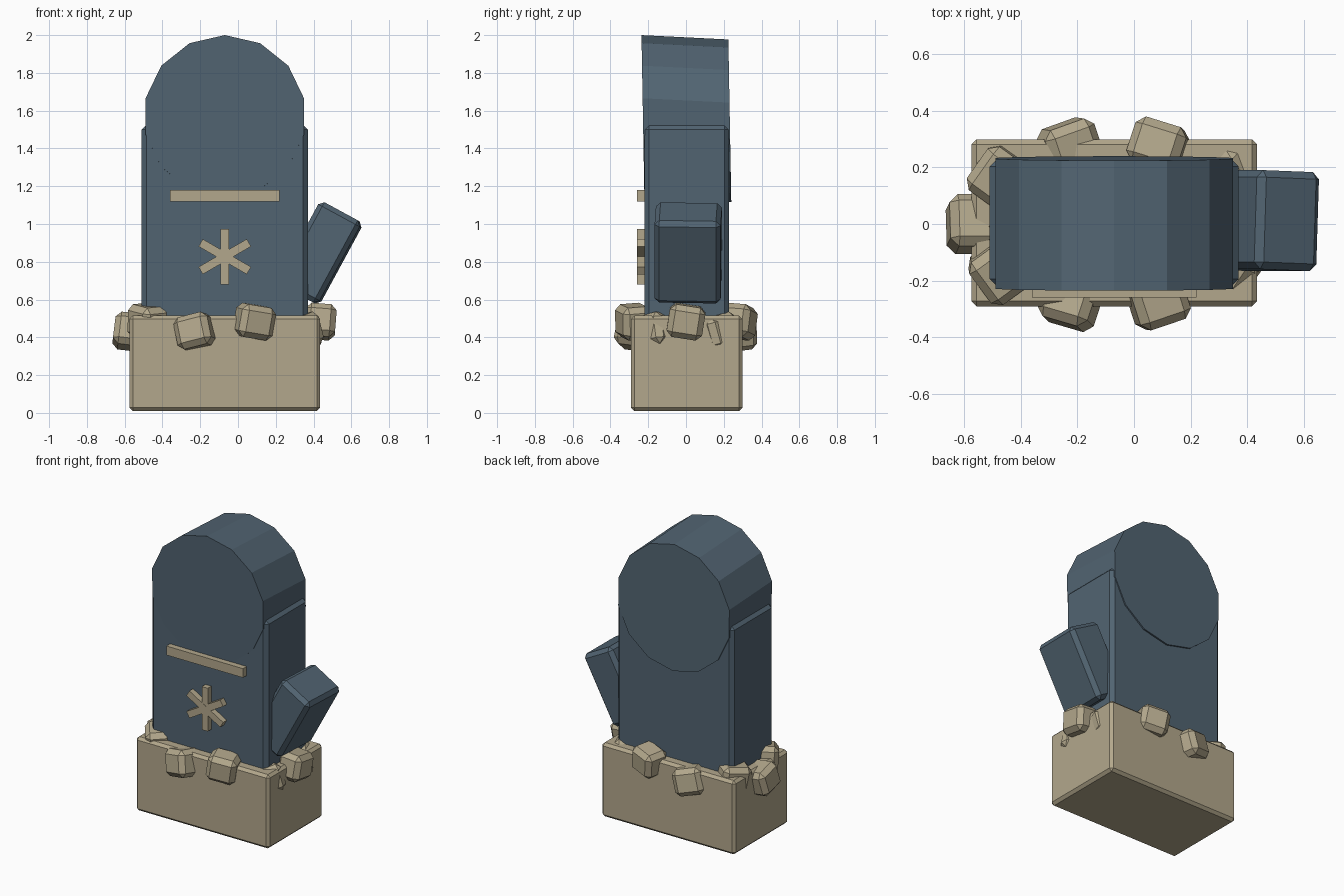
import bpy, bmesh, math
from mathutils import Matrix, Vector, Euler

if "Cube" in bpy.data.objects:
    bpy.data.objects.remove(bpy.data.objects["Cube"])


def material(name, rgb):
    m = bpy.data.materials.new(name)
    m.diffuse_color = (*rgb, 1)
    m.use_nodes = True
    m.node_tree.nodes["Principled BSDF"].inputs["Base Color"].default_value = m.diffuse_color
    return m


BLUE = material("slate_blue", (0.083, 0.127, 0.167))
CREAM = material("cream", (0.45, 0.39, 0.262))


def finish(name, bm, mat, loc=(0, 0, 0), rot=None):
    bmesh.ops.recalc_face_normals(bm, faces=bm.faces)
    me = bpy.data.meshes.new(name)
    bm.to_mesh(me)
    bm.free()
    me.materials.append(mat)
    ob = bpy.data.objects.new(name, me)
    ob.matrix_world = Matrix.Translation(loc) @ (rot or Matrix.Identity(4))
    bpy.context.collection.objects.link(ob)
    return ob


def box(name, mat, loc, size, rot=None, bevel=0.0, segments=1):
    bm = bmesh.new()
    bmesh.ops.create_cube(bm, size=1)
    bmesh.ops.scale(bm, vec=Vector(size), verts=bm.verts)
    if bevel:
        bmesh.ops.bevel(bm, geom=bm.edges[:], offset=bevel, segments=segments,
                        profile=0.5, affect='EDGES')
    return finish(name, bm, mat, loc, rot)


CX = -0.07  # centre line of cuff and palm

# Cuff and palm
box("cuff", CREAM, (CX, 0.004, 0.262), (1.01, 0.59, 0.505), bevel=0.018)
box("palm", BLUE, (CX, 0.004, 1.0), (0.88, 0.448, 1.05), bevel=0.025)

# Rounded fingertip: 14-sided drum lying along y, slightly skewed
bm = bmesh.new()
bmesh.ops.create_cone(bm, cap_ends=True, segments=14, radius1=0.43, radius2=0.43, depth=0.46,
                      matrix=Matrix.Rotation(math.pi / 2, 4, 'X'))
# put one vertex exactly at the top
top = max(bm.verts, key=lambda v: v.co.z).co
bmesh.ops.rotate(bm, verts=bm.verts, matrix=Matrix.Rotation(-math.atan2(top.x, top.z), 3, 'Y'))
for v in bm.verts:
    y, z = v.co.y, v.co.z
    v.co.y = y - 0.018 * z
    v.co.z = z - 0.05 * (y + 0.23)
finish("fingertip", bm, BLUE, (CX, 0.002, 1.57))

# Thumb leaning outward
box("thumb", BLUE, (0.433, 0.012, 0.847), (0.25, 0.35, 0.495),
    Matrix.Rotation(math.radians(28.5), 4, 'Y') @ Matrix.Rotation(math.radians(-2), 4, 'Z'),
    bevel=0.025)

# Ring of fluffy lumps round the cuff's upper edge
for i in range(10):
    a = math.radians(36 * i)
    roll = math.radians(-14 if i % 2 else 9)
    box(f"cuff_lump_{i + 1}", CREAM,
        (CX + 0.505 * math.cos(a), 0.29 * math.sin(a), 0.43 if i % 2 else 0.483),
        (0.165, 0.19, 0.175),
        Matrix.Rotation(a, 4, 'Z') @ Euler((-roll, roll * 0.5, 0)).to_matrix().to_4x4(),
        bevel=0.03)

# Front decoration: stripe and six-armed snowflake
box("stripe", CREAM, (CX, -0.235, 1.15), (0.58, 0.05, 0.062))
for i, deg in enumerate((0, 60, 120)):
    box(f"snowflake_bar_{i + 1}", CREAM, (CX, -0.235 - 0.0005 * i, 0.827), (0.045, 0.048, 0.295),
        Matrix.Rotation(math.radians(deg), 4, 'Y'))
